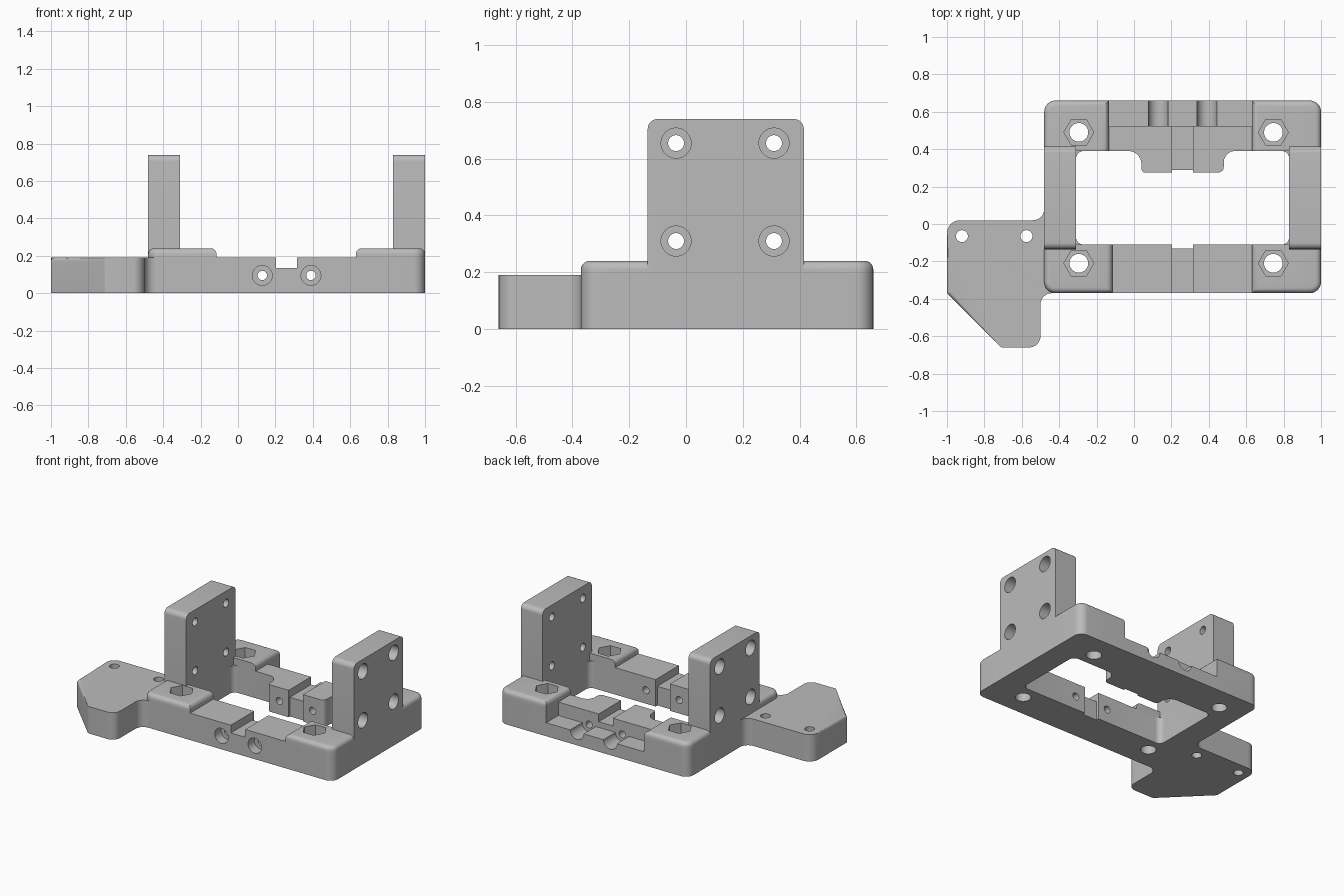
import bpy, bmesh, math
from mathutils import Vector, Matrix

cube = bpy.data.objects.get("Cube")
if cube:
    bpy.data.objects.remove(cube, do_unlink=True)

grey = bpy.data.materials.new("plain grey")
grey.use_nodes = True
colour = (0.5, 0.5, 0.5, 1)
grey.diffuse_color = colour
grey.node_tree.nodes["Principled BSDF"].inputs["Base Color"].default_value = colour


def rounded(points):
    """Outline from (x, y, radius) corners, each replaced by an arc."""
    out = []
    for i, (x, y, r) in enumerate(points):
        p = Vector((x, y))
        if r == 0:
            out.append(p)
            continue
        a = (Vector(points[i - 1][:2]) - p).normalized()
        b = (Vector(points[(i + 1) % len(points)][:2]) - p).normalized()
        half = a.angle(b) / 2
        c = p + (a + b).normalized() * r / math.sin(half)
        s, e = p + a * r / math.tan(half) - c, p + b * r / math.tan(half) - c
        turn = s.angle_signed(e)
        for k in range(9):
            out.append(c + Matrix.Rotation(-turn * k / 8, 2) @ s)
    return out


def rect(x0, x1, y0, y1, r=(0, 0, 0, 0)):
    return rounded([(x0, y0, r[0]), (x1, y0, r[1]), (x1, y1, r[2]), (x0, y1, r[3])])


def prism(name, outline, lo, hi, axis="z", soft=None, width=0.03):
    """Extrude an outline along an axis; soft(edge middle) picks top edges to round."""
    place = {"z": lambda p, h: (p.x, p.y, h),
             "x": lambda p, h: (h, p.x, p.y),
             "y": lambda p, h: (p.x, h, p.y)}[axis]
    bm = bmesh.new()
    base = bm.faces.new([bm.verts.new(place(p, lo)) for p in outline])
    ext = bmesh.ops.extrude_face_region(bm, geom=[base])
    step = Vector(place(Vector((0, 0)), hi - lo))
    bmesh.ops.translate(bm, vec=step, verts=[v for v in ext["geom"] if isinstance(v, bmesh.types.BMVert)])
    bmesh.ops.recalc_face_normals(bm, faces=bm.faces)
    if soft:
        edges = [e for e in bm.edges if all(v.co.z > hi - 1e-4 for v in e.verts)
                 and soft((e.verts[0].co + e.verts[1].co) / 2)]
        bmesh.ops.bevel(bm, geom=edges, offset=width, segments=5, profile=0.5, affect="EDGES")
    me = bpy.data.meshes.new(name)
    bm.to_mesh(me)
    bm.free()
    me.materials.append(grey)
    ob = bpy.data.objects.new(name, me)
    bpy.context.collection.objects.link(ob)
    return ob


def rod(x, y, r, lo, hi, axis="z", sides=32):
    ring = [Vector((x + r * math.cos(math.tau * k / sides), y + r * math.sin(math.tau * k / sides)))
            for k in range(sides)]
    return prism("cutter", ring, lo, hi, axis)


def combine(body, other, operation):
    mod = body.modifiers.new("combine", "BOOLEAN")
    mod.operation, mod.solver, mod.object = operation, "EXACT", other
    bpy.context.view_layer.objects.active = body
    bpy.ops.object.modifier_apply(modifier=mod.name)
    bpy.data.objects.remove(other, do_unlink=True)


L, R, F, B = -0.48, 1.0, -0.37, 0.66
RAIL, PAD, TOP = 0.19, 0.24, 0.74
r = 0.06

# Base frame with a window that leaves a tongue at the back
body = prism("mounting_bracket", rect(L, R, F, B, (r, r, r, r)), 0, RAIL)
window = rounded([(-0.31, -0.11, 0.04), (0.83, -0.11, 0.04), (0.83, 0.39, 0.04), (0.48, 0.39, 0.06),
                  (0.48, 0.275, 0.03), (0.04, 0.275, 0.02), (0.04, 0.39, 0.07), (-0.31, 0.39, 0.04)])

# Raised corner pads, rounded on every top edge but the window side
for x0, x1, y0, y1, corner in ((L, -0.115, F, -0.11, 0), (0.63, R, F, -0.11, 1),
                               (0.63, R, 0.39, B, 2), (L, -0.135, 0.39, B, 3)):
    radii = [r if k == corner else 0 for k in range(4)]
    inner = y1 if corner < 2 else y0
    pad = prism("corner_pad", rect(x0, x1, y0, y1, radii), 0, PAD,
                soft=lambda m: abs(m.y - inner) > 1e-4)
    combine(body, pad, "UNION")

# Side wing
wing = prism("wing", rounded([(-1, 0.02, 0.07), (-1, F, 0.02), (-0.71, -0.66, 0.02), (-0.5, -0.66, r),
                              (-0.5, F, r), (-0.4, F, 0), (-0.4, 0.1, 0), (L, 0.1, 0), (L, 0.02, r)]),
             0, RAIL, soft=lambda m: m.x < -0.73 and m.y < -0.06, width=0.02)
combine(body, wing, "UNION")

# Upright side plates
for x0, x1 in ((L, -0.31), (0.83, R)):
    plate = prism("side_plate", rect(-0.135, 0.415, 0, TOP, (0, 0, 0.035, 0.035)), x0, x1, "x")
    combine(body, plate, "UNION")

cutters = [prism("cutter", window, -0.1, 0.3)]

# Counterbored holes through the side plates
for y in (-0.035, 0.31):
    for z in (0.31, 0.655):
        cutters += [rod(y, z, 0.028, -0.6, 1.1, "x"),
                    rod(y, z, 0.053, -0.6, L + 0.07, "x"),
                    rod(y, z, 0.053, R - 0.07, 1.1, "x")]

# Hexagonal nut pockets and bolt holes in the pads
for x in (-0.295, 0.745):
    for y in (-0.21, 0.49):
        cutters += [rod(x, y, 0.05, -0.1, 0.5), rod(x, y, 0.08, 0.16, 0.3, sides=6)]

# Wing holes
for x in (-0.92, -0.575):
    cutters.append(rod(x, -0.065, 0.032, -0.1, 0.3))

# Low rear ledge, then screw holes with wide channels at front and back
cutters.append(prism("cutter", rect(-0.135, 0.63, 0.525, 0.8), 0.095, 0.4))
for x in (0.13, 0.39):
    cutters += [rod(x, 0.095, 0.025, -0.5, 0.8, "y"),
                rod(x, 0.095, 0.053, -0.5, F + 0.07, "y"),
                rod(x, 0.095, 0.053, 0.525, 0.8, "y")]

# Central slot across both rails, with full-depth notches at the window
cutters.append(prism("cutter", rect(0.203, 0.315, -0.5, 0.525), 0.135, 0.3))
cutters.append(prism("cutter", rect(0.203, 0.315, -0.13, 0.29), -0.1, 0.3))

for cutter in cutters:
    combine(body, cutter, "DIFFERENCE")

bpy.ops.object.select_all(action="DESELECT")
body.select_set(True)
bpy.context.view_layer.objects.active = body
bpy.ops.object.shade_smooth_by_angle(angle=math.radians(30))
